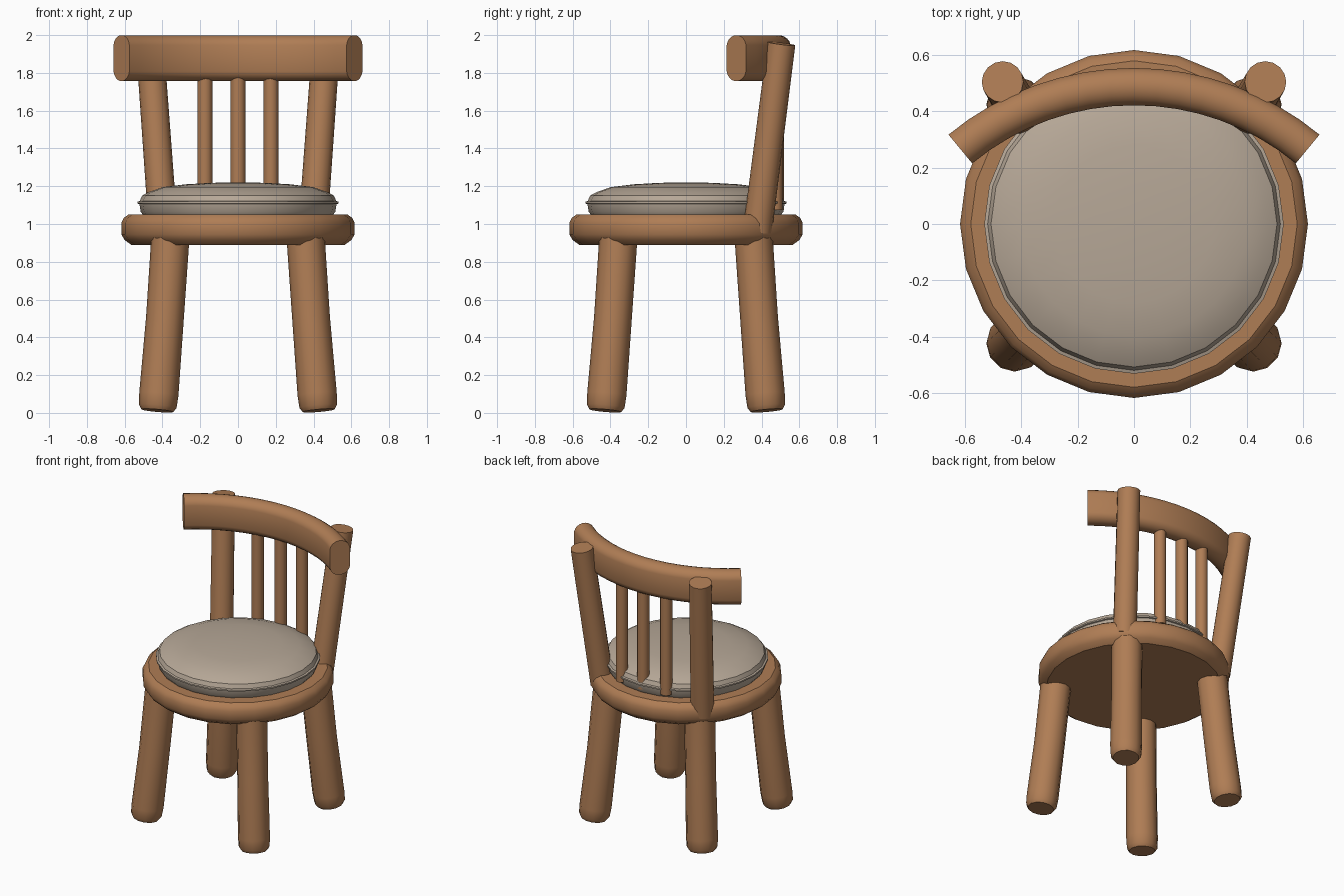
import bpy, bmesh
from math import sin, cos, pi, radians
from mathutils import Vector

cube = bpy.data.objects.get("Cube")
if cube:
    bpy.data.objects.remove(cube, do_unlink=True)


def material(name, rgb):
    mat = bpy.data.materials.new(name)
    mat.use_nodes = True
    mat.diffuse_color = (*rgb, 1)
    mat.node_tree.nodes["Principled BSDF"].inputs["Base Color"].default_value = (*rgb, 1)
    return mat


wood = material("warm_wood", (0.43, 0.205, 0.09))
fabric = material("beige_fabric", (0.47, 0.39, 0.31))


def loft(name, rings, mat, angle=35):
    """Skin a list of closed rings and cap both ends."""
    bm = bmesh.new()
    loops = [[bm.verts.new(p) for p in ring] for ring in rings]
    for a, b in zip(loops, loops[1:]):
        n = len(a)
        for i in range(n):
            j = (i + 1) % n
            bm.faces.new((a[i], a[j], b[j], b[i]))
    bm.faces.new(loops[0][::-1])
    bm.faces.new(loops[-1])
    bmesh.ops.recalc_face_normals(bm, faces=bm.faces)
    mesh = bpy.data.meshes.new(name)
    bm.to_mesh(mesh)
    bm.free()
    obj = bpy.data.objects.new(name, mesh)
    bpy.context.collection.objects.link(obj)
    mesh.materials.append(mat)
    bpy.ops.object.select_all(action='DESELECT')
    obj.select_set(True)
    bpy.context.view_layer.objects.active = obj
    bpy.ops.object.shade_smooth_by_angle(angle=radians(angle))
    return obj


def lathe(name, profile, mat, sides=24):
    loft(name, [[(r * sin(2 * pi * i / sides), r * cos(2 * pi * i / sides), z)
                 for i in range(sides)] for r, z in profile], mat)


def tube(name, path, radii, sides=12):
    """Round bar whose rings follow the direction of its path."""
    pts = [Vector(p) for p in path]
    rings = []
    for k, p in enumerate(pts):
        d = (pts[min(k + 1, len(pts) - 1)] - pts[max(k - 1, 0)]).normalized()
        u = Vector((0, 1, 0)).cross(d).normalized()
        v = d.cross(u)
        rings.append([p + radii[k] * (u * cos(2 * pi * i / sides) + v * sin(2 * pi * i / sides))
                      for i in range(sides)])
    loft(name, rings, wood, 40)


# Round seat with bevelled edges
lathe("seat", [(0.565, 0.89), (0.6, 0.915), (0.618, 0.945), (0.618, 1.005),
               (0.605, 1.032), (0.58, 1.05)], wood)

# Domed cushion with a thin seam around its rim
lathe("cushion", [(0.5, 1.045), (0.515, 1.065), (0.522, 1.105), (0.532, 1.108),
                  (0.532, 1.118), (0.52, 1.122), (0.508, 1.15), (0.475, 1.168), (0.4, 1.195),
                  (0.28, 1.21), (0.14, 1.218), (0.03, 1.22)], fabric)

# Splayed legs and rear posts
for sx, side in ((1, "left"), (-1, "right")):
    for sy, end in ((-1, "front"), (1, "back")):
        path = [(0.427, 0.012), (0.425, 0.035), (0.419, 0.1), (0.387, 0.5), (0.36, 0.9), (0.358, 0.96)]
        tube(f"{end}_{side}_leg", [(sx * c, sy * c, z) for c, z in path],
             [0.085, 0.1, 0.104, 0.1, 0.101, 0.1])
    tube(f"{side}_back_post", [(sx * 0.395, 0.378, 0.96), (sx * 0.467, 0.505, 1.955)],
         [0.077, 0.074], 16)

# Thin spindles
for x, label in ((-0.175, "right"), (0, "middle"), (0.175, "left")):
    y = 0.48 - 0.3 * x * x
    tube(f"{label}_spindle", [(x, y, 1.075), (x, y, 1.81)], [0.04, 0.04])

# Curved top rail: rounded upright section swept along an arc
arc_radius, mid_y, mid_z = 0.97, 0.488, 1.878
section = []
for i in range(20):
    a = 2 * pi * (i + 0.5) / 20
    section.append((0.067 * cos(a), 0.062 * sin(a) + (0.06 if sin(a) > 0 else -0.06)))
rings = []
for k in range(17):
    t = radians(-39.5 + 79 * k / 16)
    rings.append([((arc_radius + w) * sin(t), mid_y - arc_radius + (arc_radius + w) * cos(t), mid_z + h)
                  for w, h in section])
loft("top_rail", rings, wood)
